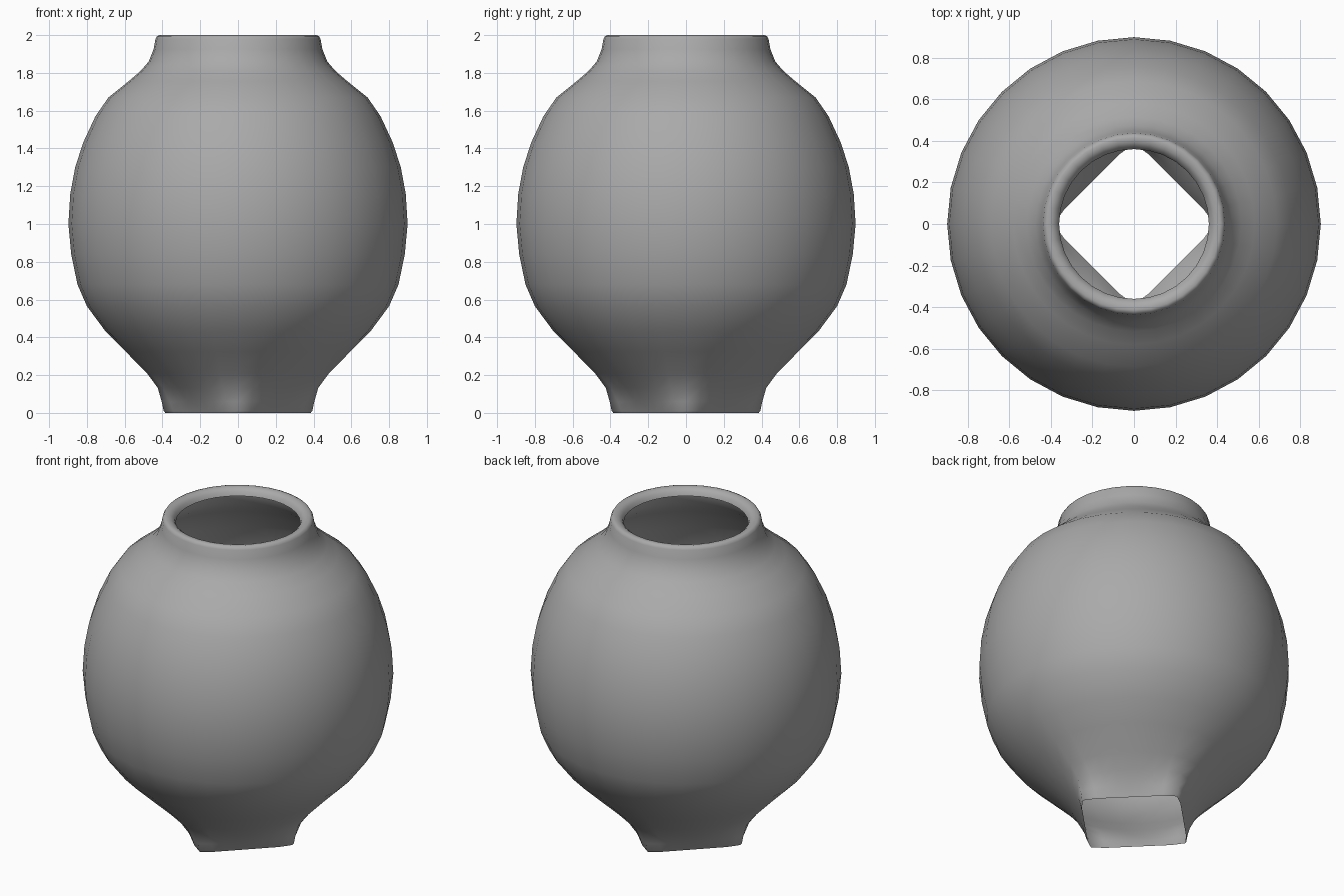
import bpy, bmesh, math

if "Cube" in bpy.data.objects:
    bpy.data.objects.remove(bpy.data.objects["Cube"])

SEG = 32

# clay colour
clay = bpy.data.materials.new("grey clay")
clay.diffuse_color = (0.4, 0.4, 0.4, 1)
clay.use_nodes = True
clay.node_tree.nodes["Principled BSDF"].inputs["Base Color"].default_value = clay.diffuse_color

# profile: radius, height, squareness of the section (1 = square foot, 0 = round body)
PROFILE = [
    (.385, 0, 1), (.394, .012, 1), (.404, .06, .82), (.425, .133, .42),
    (.48, .207, .2), (.595, .325, .07), (.70, .43, .02), (.80, .565, 0),
    (.85, .68, 0), (.883, .84, 0), (.898, 1.0, 0), (.888, 1.16, 0),
    (.862, 1.3, 0), (.82, 1.43, 0), (.755, 1.57, 0), (.686, 1.67, 0),
    (.58, 1.755, 0), (.516, 1.81, 0), (.473, 1.86, 0), (.447, 1.925, 0),
    (.437, 1.98, 0), (.429, 1.994, 0), (.415, 2.0, 0),
    # lip rolled into the mouth
    (.39, 1.995, 0), (.37, 1.98, 0), (.36, 1.955, 0),
]


def section_radius(angle, square):
    """Blend a circle with a square whose blunt corners lie on the axes."""
    diamond = min(1, 1.05 / (abs(math.cos(angle)) + abs(math.sin(angle))))
    return 1 + (diamond - 1) * square


# vase shell: loft the sections, open at the mouth and at the foot
bm = bmesh.new()
rings = []
for radius, z, square in PROFILE:
    ring = []
    for i in range(SEG):
        a = math.tau * i / SEG
        r = radius * section_radius(a, square)
        ring.append(bm.verts.new((r * math.cos(a), r * math.sin(a), z)))
    rings.append(ring)
for low, high in zip(rings, rings[1:]):
    for i in range(SEG):
        j = (i + 1) % SEG
        bm.faces.new((low[i], low[j], high[j], high[i])).smooth = True

mesh = bpy.data.meshes.new("vase")
bm.to_mesh(mesh)
bm.free()
mesh.materials.append(clay)
vase = bpy.data.objects.new("vase", mesh)
bpy.context.collection.objects.link(vase)
